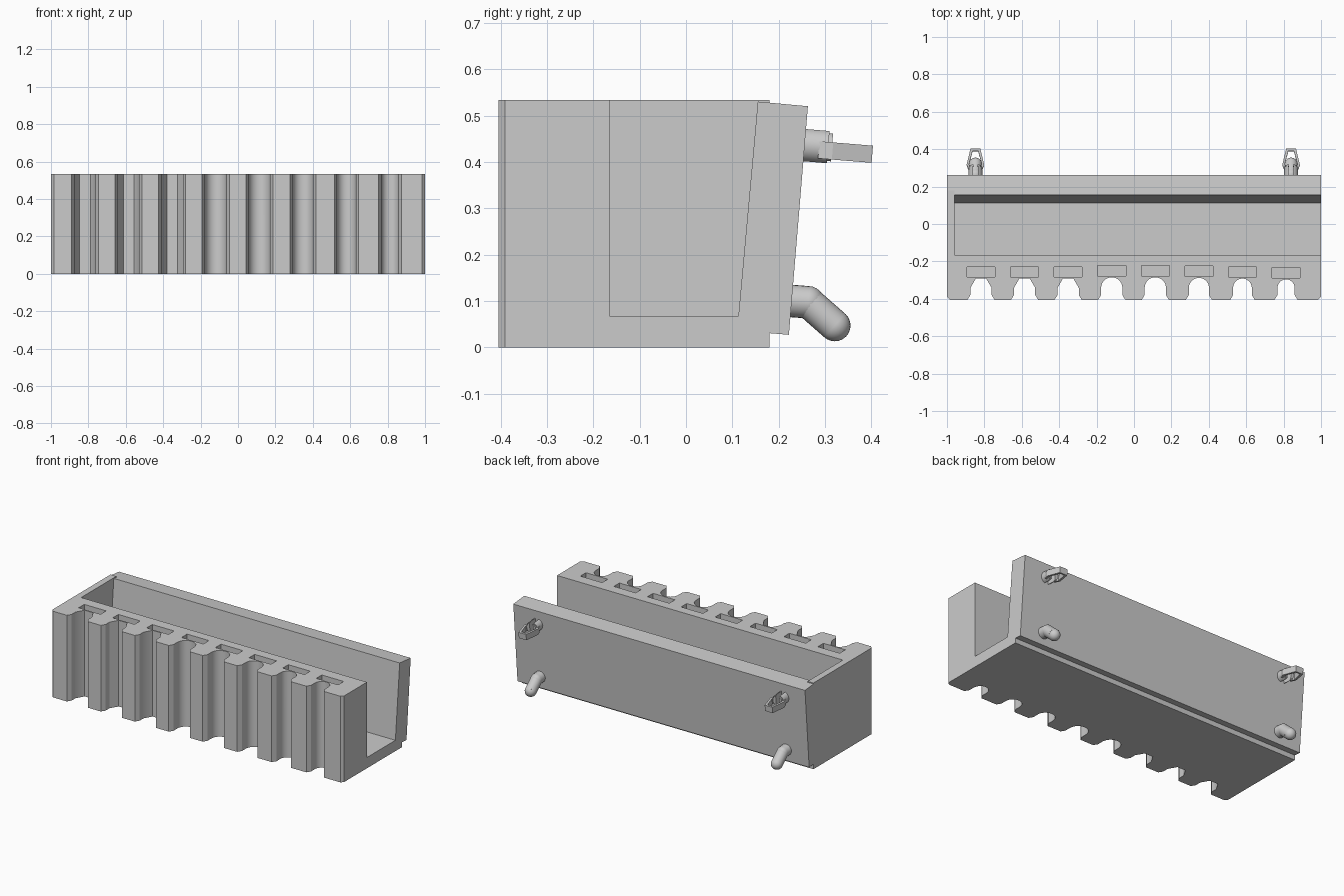
import bpy, bmesh
from math import sin, cos, pi, radians
from mathutils import Matrix, Vector

if "Cube" in bpy.data.objects:
    bpy.data.objects.remove(bpy.data.objects["Cube"])

TILT = radians(-4.75)


def prism(bm, pts, axis, a, b, mat=Matrix()):
    """Extrude a 2D profile along an axis from a to b."""
    def place(u, v, t):
        p = {'x': (t, u, v), 'y': (u, t, v), 'z': (u, v, t)}[axis]
        return bm.verts.new(mat @ Vector(p))
    lo = [place(u, v, a) for u, v in pts]
    hi = [place(u, v, b) for u, v in pts]
    n = len(pts)
    bm.faces.new(lo)
    bm.faces.new(hi[::-1])
    for i in range(n):
        j = (i + 1) % n
        bm.faces.new((lo[i], hi[i], hi[j], lo[j]))


def rod(bm, p, q, r):
    d = q - p
    m = Matrix.Translation((p + q) / 2) @ d.to_track_quat('Z', 'Y').to_matrix().to_4x4()
    bmesh.ops.create_cone(bm, cap_ends=True, segments=24, radius1=r, radius2=r,
                          depth=d.length, matrix=m)


def ball(bm, p, r):
    bmesh.ops.create_uvsphere(bm, u_segments=24, v_segments=12, radius=r,
                              matrix=Matrix.Translation(p))


def finish(bm, name):
    bmesh.ops.recalc_face_normals(bm, faces=bm.faces)
    me = bpy.data.meshes.new(name)
    bm.to_mesh(me)
    bm.free()
    ob = bpy.data.objects.new(name, me)
    bpy.context.collection.objects.link(ob)
    return ob


def activate(ob):
    bpy.ops.object.select_all(action='DESELECT')
    ob.select_set(True)
    bpy.context.view_layer.objects.active = ob


def cut(ob, cutter):
    mod = ob.modifiers.new("cut", 'BOOLEAN')
    mod.operation, mod.solver, mod.object = 'DIFFERENCE', 'EXACT', cutter
    activate(ob)
    bpy.ops.object.modifier_apply(modifier=mod.name)
    bpy.data.objects.remove(cutter)


# Body: side profile with the leaning back plate
bm = bmesh.new()
prism(bm, [(-.405, 0), (.18, 0), (.18, .0305), (.222, .027), (.263, .52),
           (.18, .5277), (.18, .534), (-.405, .534)], 'x', -1, 1)
body = finish(bm, "tray_body")

# Trough, open at the right end
bm = bmesh.new()
prism(bm, [(-.165, .067), (.113, .067), (.155, .53), (.18, .5277),
           (.19, .6), (-.165, .6)], 'x', -.96, 1.1)
cut(body, finish(bm, "trough_cutter"))

# Front notches (three hexagonal, five round), slots behind them, corner chamfers
bm = bmesh.new()
CY = -.342
radii = [.057, .057, .057, .057, .057, .054, .050, .046]
for i, r in enumerate(radii):
    x = -.818 + i * .233
    sides = 3 if i < 3 else 16
    arc = [(x + r * cos(pi * k / sides), CY + r * sin(pi * k / sides))
           for k in range(sides + 1)]
    top = max(p[1] for p in arc)
    s = r + .016
    prism(bm, arc + [(x - r, -.38), (x - s, -.406), (x - s, -.5),
                     (x + s, -.5), (x + s, -.406), (x + r, -.38)], 'z', -.1, .7)
    y0, y1 = top + .008, top + .063
    prism(bm, [(x - .075, y0), (x + .075, y0), (x + .075, y1), (x - .075, y1)],
          'z', .067, .7)
for s in (-1, 1):
    prism(bm, [(s * .97, -.42), (s * 1.015, -.42), (s * 1.015, -.375)], 'z', -.1, .7)
cut(body, finish(bm, "notch_cutter"))

parts = [body]
for side, x in (("left", -.848), ("right", .84)):
    # Upper snap clip: split collar plus a flat spring loop
    bm = bmesh.new()
    m = Matrix.Translation((x, .257, .436)) @ Matrix.Rotation(TILT, 4, 'X')
    for s in (-1, 1):
        for r, a, b in ((.037, -.01, .05), (.032, .05, .058)):
            prism(bm, [(s * r * cos(radians(t)), r * sin(radians(t)))
                       for t in range(-70, 71, 10)], 'y', a, b, m)
    outer = [(.036, .03), (.047, .06), (.026, .146)]
    inner = [(.015, .134), (.034, .062), (.022, .03)]
    half = outer + inner
    loop = [(-u, v) for u, v in outer] + [(u, v) for u, v in outer[::-1]] \
        + [(u, v) for u, v in inner[::-1]] + [(-u, v) for u, v in inner]
    prism(bm, loop, 'z', -.026, .011, m)
    parts.append(finish(bm, side + "_snap_clip"))

    # Lower bent peg with a rounded tip
    bm = bmesh.new()
    p, q, t = Vector((x, .215, .101)), Vector((x, .264, .097)), Vector((x, .321, .047))
    rod(bm, p, q, .035)
    ball(bm, q, .035)
    rod(bm, q, t, .034)
    ball(bm, t, .034)
    parts.append(finish(bm, side + "_bent_peg"))

for ob in parts:
    activate(ob)
    bpy.ops.object.shade_smooth_by_angle(angle=radians(30))
